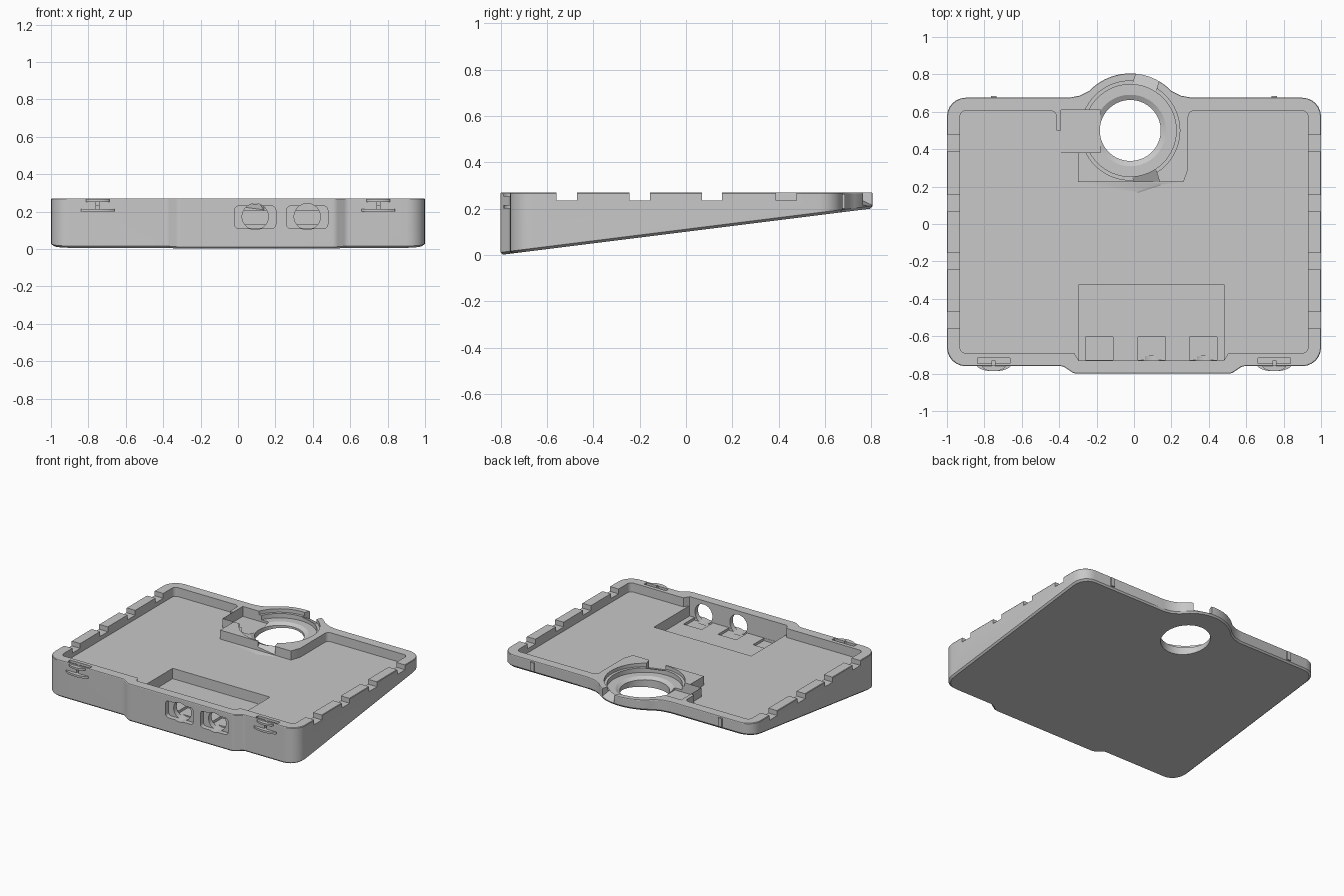
import bpy, bmesh, math
from mathutils import Vector, Matrix

cube = bpy.data.objects.get("Cube")
if cube:
    bpy.data.objects.remove(cube, do_unlink=True)

grey = bpy.data.materials.new("light grey plastic")
grey.use_nodes = True
grey.diffuse_color = (0.58, 0.58, 0.58, 1)
grey.node_tree.nodes["Principled BSDF"].inputs["Base Color"].default_value = (0.58, 0.58, 0.58, 1)

TOP, FLOOR, ABOVE = 0.27, 0.205, 0.4
RING = Vector((-0.02, 0.5))


def base(y):
    """Height of the sloping underside."""
    return (y + 0.8) * 0.125


def rounded(corners, steps=6):
    """Closed outline from (x, y, radius) corners."""
    out, n = [], len(corners)
    for i, (x, y, r) in enumerate(corners):
        p = Vector((x, y))
        if not r:
            out.append(p)
            continue
        a = (Vector(corners[i - 1][:2]) - p).normalized()
        b = (Vector(corners[(i + 1) % n][:2]) - p).normalized()
        half = a.angle(b) / 2
        centre = p + (a + b).normalized() * (r / math.sin(half))
        start = p + a * (r / math.tan(half)) - centre
        end = p + b * (r / math.tan(half)) - centre
        sweep = math.atan2(start.cross(end), start.dot(end))
        for k in range(steps + 1):
            out.append(centre + Matrix.Rotation(sweep * k / steps, 2) @ start)
    return out


def loft(name, rings):
    """Solid through a stack of matching rings, capped at both ends."""
    bm = bmesh.new()
    loops = [[bm.verts.new(p) for p in ring] for ring in rings]
    n = len(loops[0])
    for low, high in zip(loops, loops[1:]):
        for i in range(n):
            j = (i + 1) % n
            bm.faces.new((low[i], low[j], high[j], high[i]))
    bm.faces.new(loops[0][::-1])
    bm.faces.new(loops[-1])
    bmesh.ops.recalc_face_normals(bm, faces=bm.faces)
    mesh = bpy.data.meshes.new(name)
    bm.to_mesh(mesh)
    bm.free()
    ob = bpy.data.objects.new(name, mesh)
    bpy.context.collection.objects.link(ob)
    mesh.materials.append(grey)
    return ob


def prism(name, pts, z0, z1):
    return loft(name, [[(p[0], p[1], z) for p in pts] for z in (z0, z1)])


def box(name, x0, x1, y0, y1, z0, z1):
    return prism(name, [(x0, y0), (x1, y0), (x1, y1), (x0, y1)], z0, z1)


def circle(c, r, n=64):
    return [(c[0] + r * math.cos(math.tau * i / n), c[1] + r * math.sin(math.tau * i / n)) for i in range(n)]


def cone(name, c, r0, r1, z0, z1):
    return loft(name, [[(*p, z) for p in circle(c, r)] for r, z in ((r0, z0), (r1, z1))])


def cut(target, cutter):
    mod = target.modifiers.new("cut", 'BOOLEAN')
    mod.operation, mod.object, mod.solver = 'DIFFERENCE', cutter, 'EXACT'
    bpy.context.view_layer.objects.active = target
    bpy.ops.object.modifier_apply(modifier=mod.name)
    bpy.data.objects.remove(cutter, do_unlink=True)


# Wedge body with a front bulge and a round bump at the back
bump = [(RING.x + 0.305 * math.cos(math.radians(a)), RING.y + 0.305 * math.sin(math.radians(a)), 0)
        for a in range(44, 137, 4)]
outline = rounded([(-1, -0.76, 0.1), (-0.38, -0.76, 0.05), (-0.32, -0.8, 0.05),
                   (0.52, -0.8, 0.05), (0.58, -0.76, 0.05), (1, -0.76, 0.1),
                   (1, 0.675, 0.1), (0.31, 0.675, 0), (0.25, 0.686, 0), *bump,
                   (-0.29, 0.686, 0), (-0.35, 0.675, 0), (-1, 0.675, 0.1)])
body = loft("tray_body", [
    [(p.x * 0.988, p.y * 0.988, base(p.y * 0.988)) for p in outline],
    [(p.x, p.y, base(p.y) + 0.011) for p in outline],
    [(p.x, p.y, TOP - 0.004) for p in outline],
    [(p.x * 0.997, p.y * 0.997, TOP) for p in outline]])

# Shallow tray, leaving the rim and the raised block around the ring
tray = rounded([(-0.93, -0.69, 0.03), (-0.32, -0.69, 0), (-0.295, -0.73, 0),
                (0.48, -0.73, 0), (0.505, -0.69, 0), (0.93, -0.69, 0.03),
                (0.93, 0.605, 0.03), (0.29, 0.605, 0.03), (0.29, 0.295, 0), (0.265, 0.225, 0),
                (-0.3, 0.225, 0), (-0.3, 0.38, 0), (-0.39, 0.38, 0), (-0.39, 0.5, 0),
                (-0.415, 0.5, 0), (-0.415, 0.605, 0.03), (-0.93, 0.605, 0.03)])
cut(body, prism("tray_cutter", tray, FLOOR, ABOVE))

# Front pocket and its three small wells
cut(body, box("pocket_cutter", -0.295, 0.482, -0.7301, -0.323, 0.13, ABOVE))
for x in (-0.185, 0.095, 0.37):
    cut(body, box("well_cutter", x - 0.073, x + 0.073, -0.728, -0.604, 0.112, 0.2))

# Ring seat, stepped lip, tapered through hole
cut(body, box("side_bay_cutter", -0.389, -0.18, 0.381, 0.61, 0.198, ABOVE))
cut(body, cone("lip_cutter", RING, 0.265, 0.265, 0.245, ABOVE))
cut(body, cone("seat_cutter", RING, 0.246, 0.246, 0.213, ABOVE))
cut(body, cone("taper_cutter", RING, 0.164, 0.192, 0.198, 0.2135))
cut(body, cone("hole_cutter", RING, 0.163, 0.163, -0.1, ABOVE))

# Two slots through the ring wall with floors that slope down outwards
for turn in (-18, 198):
    rot = Matrix.Rotation(math.radians(turn), 2)
    side_profile = ((0.225, 0.248), (0.33, 0.2), (0.33, ABOVE), (0.225, ABOVE))
    cut(body, loft("slot_cutter", [[(*(RING + rot @ Vector((x, r))), z) for r, z in side_profile]
                                   for x in (-0.065, 0.065)]))

# Notches along both side rims
for side in (-1, 1):
    for y in (-0.515, -0.2, 0.112, 0.432):
        x0, x1 = sorted((side * 0.9, side * 1.1))
        cut(body, box("notch_cutter", x0, x1, y - 0.044, y + 0.044, 0.235, ABOVE))

# Front ports: rounded recess with a round opening behind
for x in (0.092, 0.37):
    w = 0.11
    recess = rounded([(x - w, 0.11, 0.022), (x + w, 0.11, 0.022), (x + w, 0.23, 0.022), (x - w, 0.23, 0.022)])
    cut(body, loft("port_cutter", [[(p.x, y, p.y) for p in recess] for y in (-0.9, -0.765)]))
    cut(body, loft("opening_cutter", [[(p[0], y, p[1]) for p in circle((x, 0.173), 0.07, 40)]
                                      for y in (-0.85, -0.705)]))

# Latch slots and tabs at the front corners, little tabs at the back
for side in (-1, 1):
    x = side * 0.75
    cut(body, box("latch_slot_cutter", x - 0.088, x + 0.088, -0.745, -0.717, 0.235, ABOVE))
    cut(body, box("latch_gap_cutter", x - 0.008, x + 0.008, -0.8, -0.73, 0.215, ABOVE))
    for name, w, z0, z1 in (("latch_lower_tab", 0.09, 0.2, 0.215), ("latch_upper_tab", 0.065, 0.252, 0.266)):
        arc = [(x + w * math.cos(math.pi * i / 16), -0.755 - 0.032 * math.sin(math.pi * i / 16))
               for i in range(17)]
        prism(name, arc, z0, z1)
    box("back_tab", x - 0.015, x + 0.015, 0.66, 0.685, 0.2, 0.262)

bpy.ops.object.select_all(action='DESELECT')
body.select_set(True)
bpy.context.view_layer.objects.active = body
bpy.ops.object.shade_smooth_by_angle(angle=math.radians(25))
